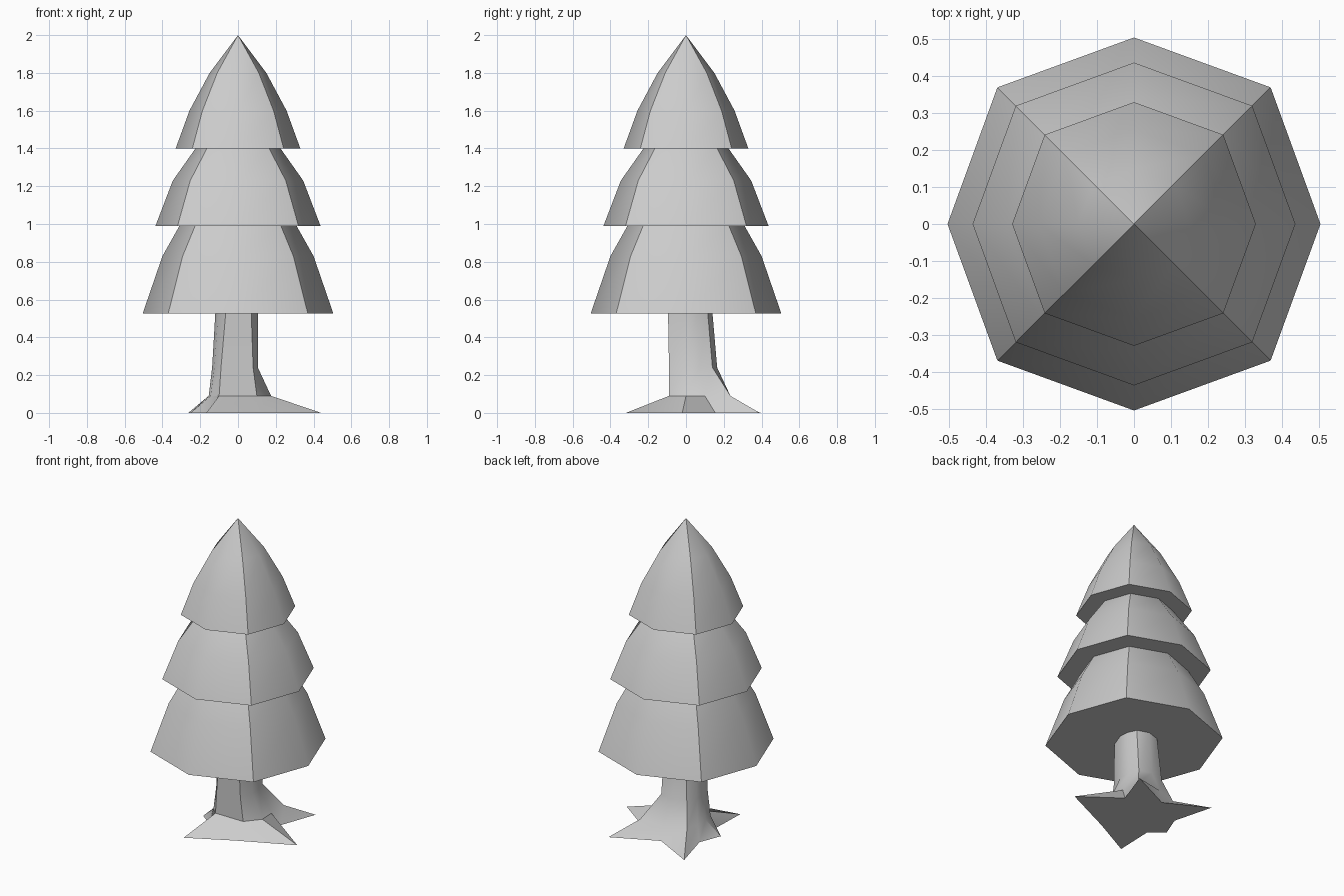
import bpy, bmesh, math

if "Cube" in bpy.data.objects:
    bpy.data.objects.remove(bpy.data.objects["Cube"])


def make_object(name, bm):
    bmesh.ops.recalc_face_normals(bm, faces=bm.faces)
    mesh = bpy.data.meshes.new(name)
    bm.to_mesh(mesh)
    bm.free()
    obj = bpy.data.objects.new(name, mesh)
    bpy.context.collection.objects.link(obj)
    return obj


def loft(bm, rings):
    """Join rings of vertices with faces; a one-vertex ring is an apex."""
    for low, high in zip(rings, rings[1:]):
        n = len(low)
        for i in range(n):
            j = (i + 1) % n
            if len(high) == 1:
                bm.faces.new((low[i], low[j], high[0]))
            else:
                bm.faces.new((low[i], low[j], high[j], high[i]))


def foliage_tier(name, profile):
    """Eight-sided tier with sharp diagonal ridges; profile is (radius, z)."""
    bm = bmesh.new()
    rings = []
    for r, z in profile:
        if r == 0:
            rings.append([bm.verts.new((0, 0, z))])
            continue
        ring = []
        for i in range(8):
            rr = r * (1.036 if i % 2 else 1.0)
            a = i * math.pi / 4
            ring.append(bm.verts.new((rr * math.cos(a), rr * math.sin(a), z)))
        rings.append(ring)
    loft(bm, rings)
    bm.faces.new(rings[0][::-1])
    for f in bm.faces:
        f.smooth = True
    # sharp underside rim and diagonal ridges
    for i in range(8):
        bm.edges.get((rings[0][i], rings[0][(i + 1) % 8])).smooth = False
    for low, high in zip(rings, rings[1:]):
        for i in (1, 3, 5, 7):
            top = high[0] if len(high) == 1 else high[i]
            bm.edges.get((low[i], top)).smooth = False
    return make_object(name, bm)


# Foliage
foliage_tier("lower_foliage", [(0.505, 0.525), (0.40, 0.83), (0.31, 0.99)])
foliage_tier("middle_foliage", [(0.437, 0.99), (0.345, 1.23), (0.225, 1.40)])
foliage_tier("upper_foliage", [(0.33, 1.40), (0.257, 1.60), (0.15, 1.80), (0, 2.0)])

# Trunk with flared, star-shaped roots (tips and valleys alternate)
sections = [
    (0.0, [(.44, -.02), (.2, .155), (.285, .39), (0, .255), (-.263, .395),
           (-.195, .14), (-.25, 0), (-.16, -.07), (-.168, -.318), (.1, -.178)]),
    (0.09, [(.175, 0), (.17, .1), (.165, .235), (0, .235), (-.14, .19),
            (-.155, .1), (-.155, .02), (-.145, -.045), (-.1, -.088), (.1, -.09)]),
    (0.24, [(.105, 0), (.1, .07), (.08, .14), (0, .165), (-.1, .135),
            (-.135, .08), (-.137, .01), (-.125, -.045), (-.09, -.09), (.08, -.09)]),
    (0.53, [(.105, 0), (.1, .06), (.075, .115), (0, .14), (-.08, .115),
            (-.115, .06), (-.12, 0), (-.105, -.055), (-.065, -.095), (.07, -.095)]),
]
bm = bmesh.new()
rings = [[bm.verts.new((x, y, z)) for x, y in pts] for z, pts in sections]
loft(bm, rings)
bm.faces.new(rings[0][::-1])
bm.faces.new(rings[-1])
trunk = make_object("trunk_and_roots", bm)

bpy.ops.object.select_all(action='DESELECT')
trunk.select_set(True)
bpy.context.view_layer.objects.active = trunk
bpy.ops.object.shade_smooth_by_angle(angle=math.radians(38))
